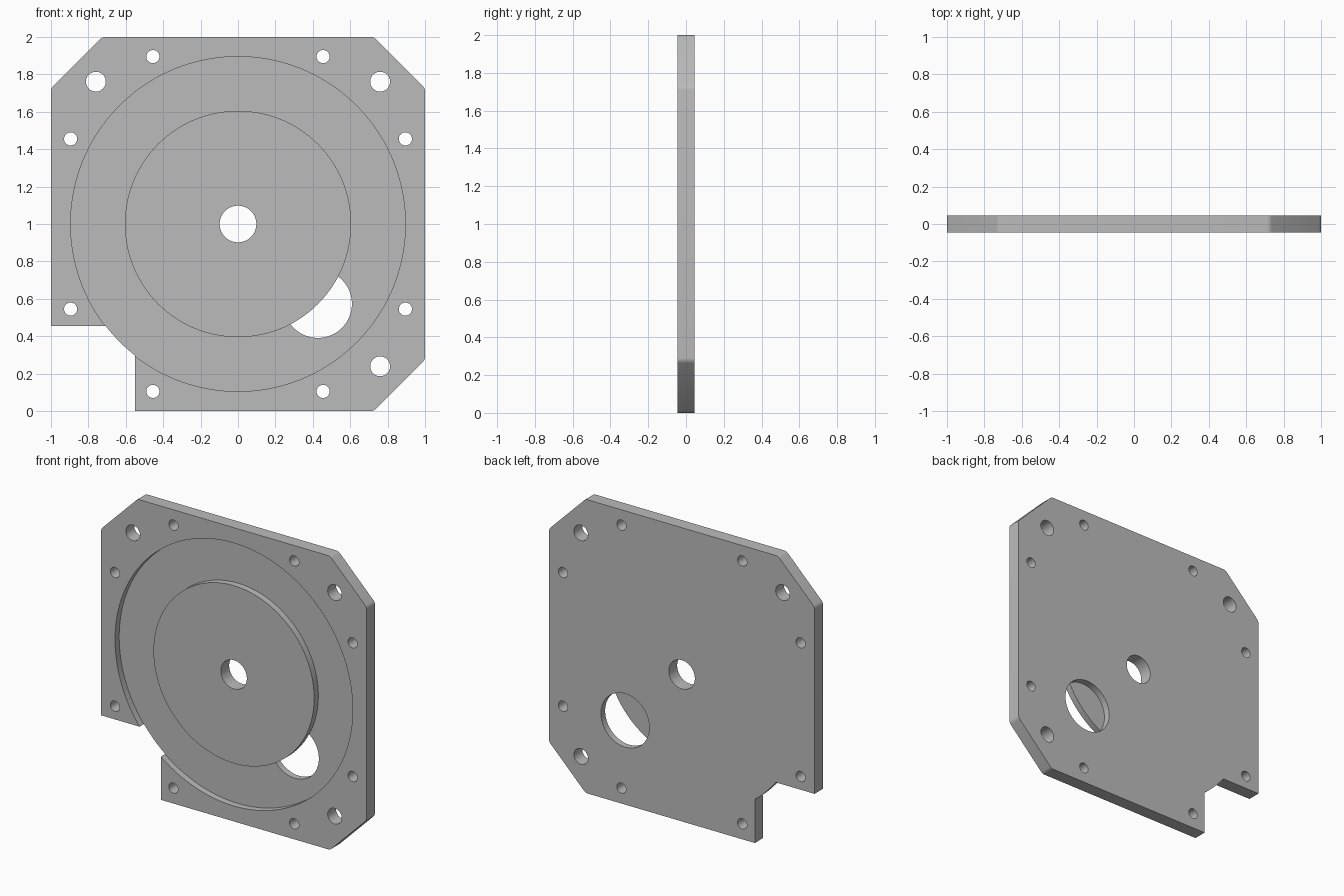
import bpy, bmesh, math

if "Cube" in bpy.data.objects:
    bpy.data.objects.remove(bpy.data.objects["Cube"], do_unlink=True)

FRONT, BACK = -0.045, 0.045
FLOOR = 0.0            # floor of the ring groove
CENTRE_Z = 1.0
OVER = 0.05            # cutters reach past the surfaces


def prism(name, points, y0, y1):
    """Extrude an x-z outline from y0 to y1."""
    bm = bmesh.new()
    face = bm.faces.new([bm.verts.new((x, y0, z)) for x, z in points])
    ext = bmesh.ops.extrude_face_region(bm, geom=[face])
    verts = [g for g in ext["geom"] if isinstance(g, bmesh.types.BMVert)]
    bmesh.ops.translate(bm, verts=verts, vec=(0, y1 - y0, 0))
    bmesh.ops.recalc_face_normals(bm, faces=bm.faces)
    mesh = bpy.data.meshes.new(name)
    bm.to_mesh(mesh)
    bm.free()
    obj = bpy.data.objects.new(name, mesh)
    bpy.context.collection.objects.link(obj)
    return obj


def arc(x, z, r, start=0.0, end=math.tau, n=96):
    return [(x + r * math.cos(start + (end - start) * i / n),
             z + r * math.sin(start + (end - start) * i / n)) for i in range(n + 1)]


def disc(name, x, z, r, y0=FRONT - OVER, y1=BACK + OVER, n=96):
    return prism(name, arc(x, z, r, n=n)[:-1], y0, y1)


def cut(obj, cutter):
    """Subtract the cutter and discard it."""
    cutter.hide_render = True
    mod = obj.modifiers.new("cut", "BOOLEAN")
    mod.operation, mod.solver, mod.object = "DIFFERENCE", "EXACT", cutter
    bpy.context.view_layer.objects.active = obj
    bpy.ops.object.modifier_apply(modifier=mod.name)
    bpy.data.objects.remove(cutter, do_unlink=True)


# Plate with three chamfered corners
plate = prism("mounting_plate",
              [(-1, 0), (0.725, 0), (1, 0.275), (1, 1.725),
               (0.725, 2), (-0.725, 2), (-1, 1.725)], FRONT, BACK)

# Soften the chamfer corners
bm = bmesh.new()
bm.from_mesh(plate.data)
soft = [e for e in bm.edges if 0.5 < e.calc_face_angle() < 1.0]
bmesh.ops.bevel(bm, geom=soft, offset=0.015, segments=4, profile=0.5, affect="EDGES")
bm.to_mesh(plate.data)
bm.free()

# Ring groove in the front, leaving a flush round island
groove = disc("groove_cutter", 0, CENTRE_Z, 0.895, FRONT - OVER, FLOOR, n=160)
cut(groove, disc("island_cutter", 0, CENTRE_Z, 0.605, FRONT - 2 * OVER, BACK, n=160))
cut(plate, groove)

# Corner notch that stops at the groove's rim
rim = 0.893
a0 = math.pi + math.asin(0.545 / rim)
a1 = math.pi + math.acos(0.55 / rim)
notch = arc(0, CENTRE_Z, rim, a0, a1, 16) + [(-0.55, -0.1), (-1.1, -0.1), (-1.1, 0.455)]
cut(plate, prism("notch_cutter", notch, FRONT - OVER, BACK + OVER))

# Large pocket from the back, ending under the island
cut(plate, disc("pocket_cutter", 0.427, 0.573, 0.182, FLOOR - 0.001))

# Centre bore
cut(plate, disc("bore_cutter", 0, CENTRE_Z, 0.098))

# Corner holes and rim holes
for sx, sz in [(-1, 1), (1, 1), (1, -1)]:
    cut(plate, disc("corner_hole_cutter", sx * 0.76, CENTRE_Z + sz * 0.761, 0.053, n=48))
for sx in (-1, 1):
    for sz in (-1, 1):
        for x, z in [(0.455, 0.895), (0.895, 0.455)]:
            cut(plate, disc("rim_hole_cutter", sx * x, CENTRE_Z + sz * z, 0.035, n=40))

# Grey metal
grey = bpy.data.materials.new("grey_metal")
grey.use_nodes = True
colour = (0.5, 0.5, 0.5, 1)
grey.diffuse_color = colour
grey.node_tree.nodes["Principled BSDF"].inputs["Base Color"].default_value = colour
plate.data.materials.clear()
plate.data.materials.append(grey)

# Smooth round walls, sharp rims
bpy.ops.object.select_all(action="DESELECT")
plate.select_set(True)
bpy.context.view_layer.objects.active = plate
bpy.ops.object.shade_smooth_by_angle(angle=math.radians(30))
